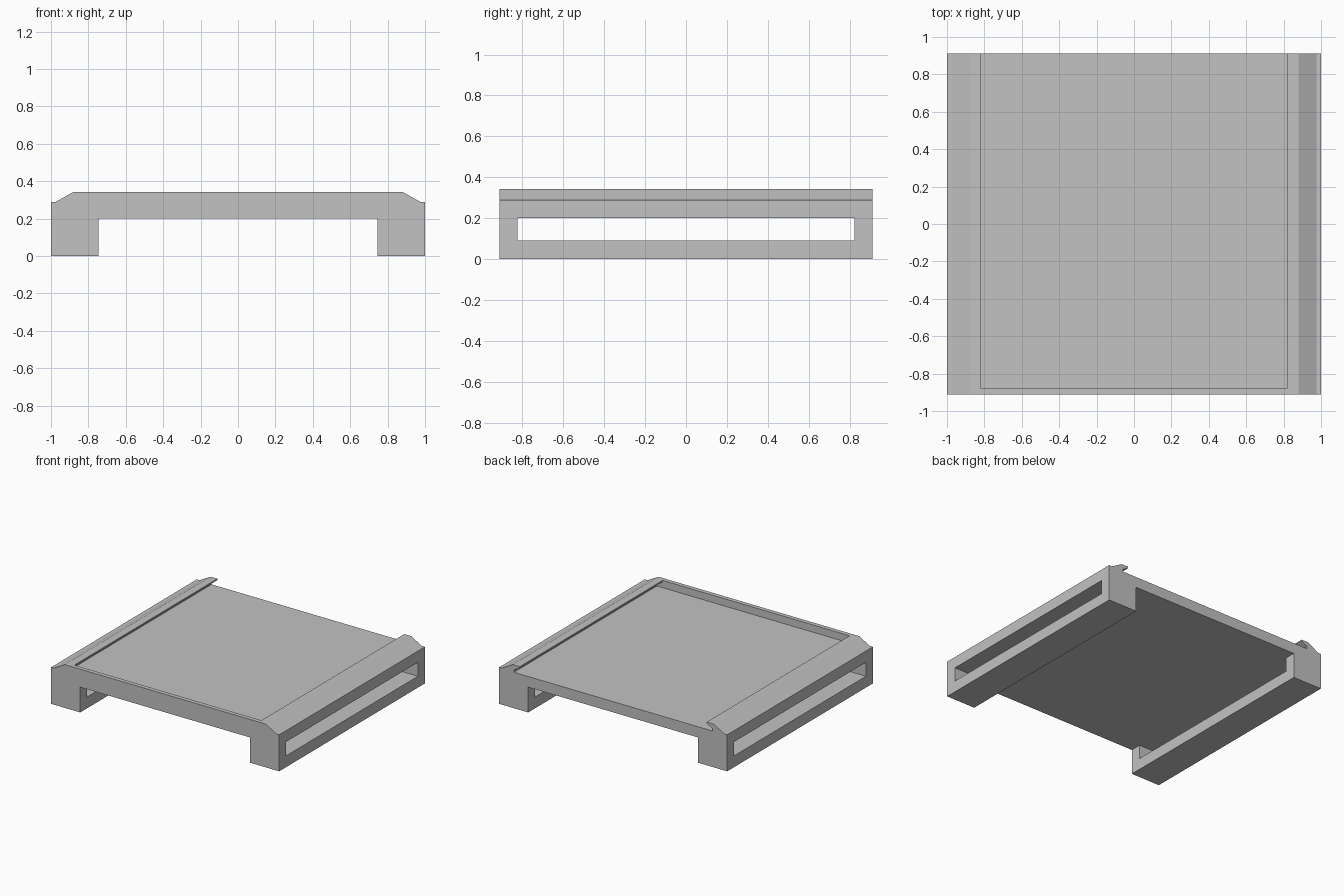
import bpy
import bmesh

cube = bpy.data.objects.get("Cube")
if cube:
    bpy.data.objects.remove(cube, do_unlink=True)

grey = bpy.data.materials.new("plain grey")
grey.use_nodes = True
grey.diffuse_color = (0.54, 0.54, 0.54, 1)
grey.node_tree.nodes["Principled BSDF"].inputs["Base Color"].default_value = grey.diffuse_color


def prism(name, half, y0, y1):
    """Mirror a half profile (x, z) across x = 0 and extrude it along y."""
    outline = half + [(-x, z) for x, z in reversed(half)]
    bm = bmesh.new()
    face = bm.faces.new([bm.verts.new((x, y0, z)) for x, z in outline])
    grown = bmesh.ops.extrude_face_region(bm, geom=[face])["geom"]
    verts = [v for v in grown if isinstance(v, bmesh.types.BMVert)]
    bmesh.ops.translate(bm, verts=verts, vec=(0, y1 - y0, 0))
    bmesh.ops.recalc_face_normals(bm, faces=bm.faces)
    mesh = bpy.data.meshes.new(name)
    bm.to_mesh(mesh)
    bm.free()
    obj = bpy.data.objects.new(name, mesh)
    bpy.context.collection.objects.link(obj)
    obj.data.materials.append(grey)
    return obj


def cut(body, cutter):
    """Subtract the cutter for good, then remove it."""
    cutter.hide_render = True
    mod = body.modifiers.new("cut", "BOOLEAN")
    mod.operation = "DIFFERENCE"
    mod.solver = "EXACT"
    mod.object = cutter
    bpy.context.view_layer.objects.active = body
    bpy.ops.object.modifier_apply(modifier=mod.name)
    bpy.data.objects.remove(cutter, do_unlink=True)


DEPTH = 0.912
UNDERSIDE = 0.2

# Bridge-shaped body: deck, two side legs and chamfered shoulders
body = prism("slide_tray_body",
             [(0.745, UNDERSIDE), (0.745, 0), (1, 0), (1, 0.29), (0.975, 0.29), (0.88, 0.343)],
             -DEPTH, DEPTH)

# Long slot through both legs, flush with the underside of the deck
cut(body, prism("leg_slot_cutter", [(1.2, 0.09), (1.2, UNDERSIDE)], -0.825, 0.825))

# Undercut channel on top, open at the back and closed by a thin front wall
cut(body, prism("channel_cutter",
                [(0.87, 0.285), (0.87, 0.303), (0.82, 0.332), (0.82, 0.4)],
                -0.878, 1))
